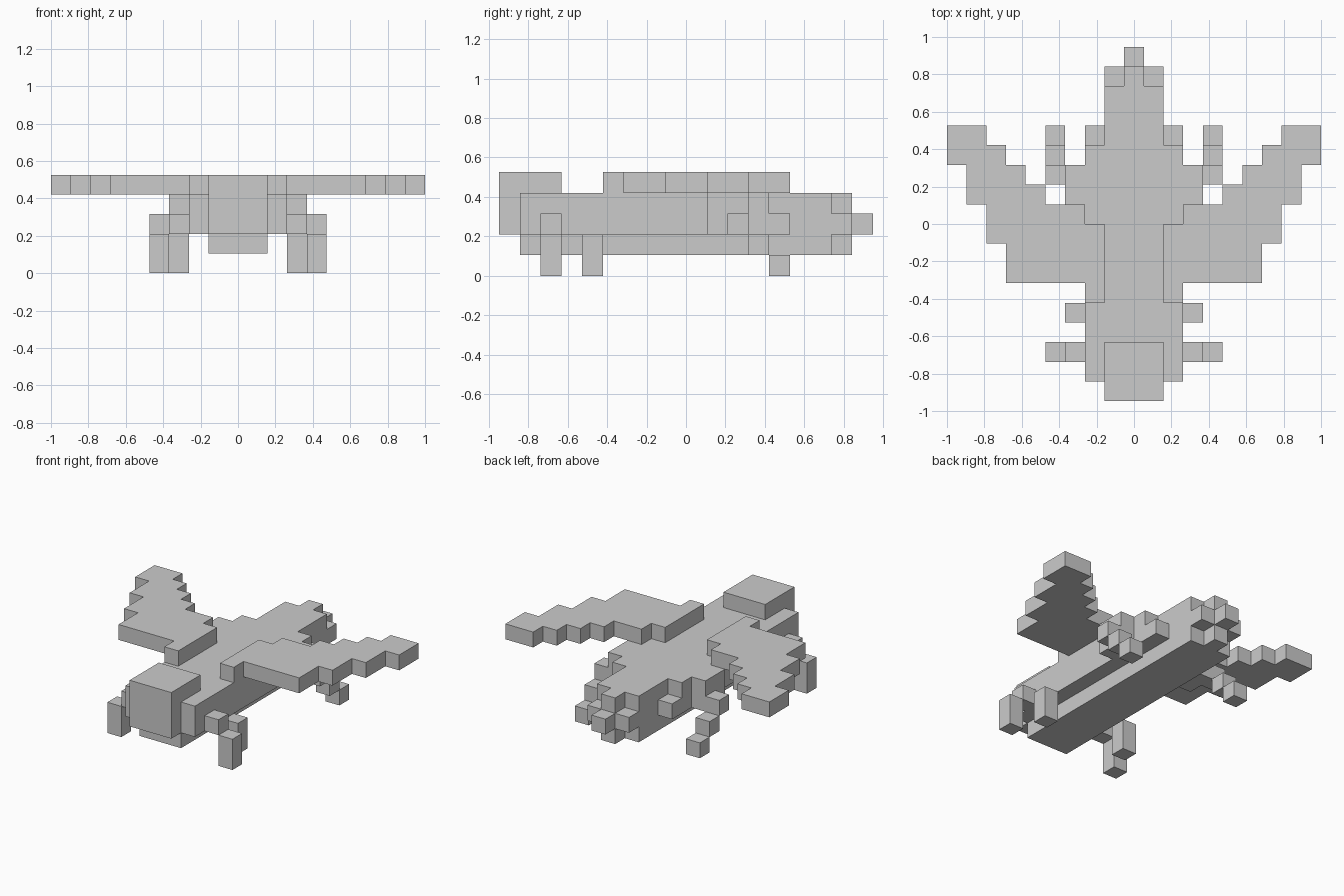
import bpy, bmesh

if "Cube" in bpy.data.objects:
    bpy.data.objects.remove(bpy.data.objects["Cube"])

U = 2 / 19  # one block of the model


def slab(bm, outline, z0, z1):
    """Extrude an outline (block units) from z0 to z1."""
    vs = [bm.verts.new((x * U, y * U, z0 * U)) for x, y in outline]
    face = bm.faces.new(vs)
    top = bmesh.ops.extrude_face_region(bm, geom=[face])["geom"]
    for v in top:
        if isinstance(v, bmesh.types.BMVert):
            v.co.z = z1 * U


def part(name, slabs, mirrored=False):
    bm = bmesh.new()
    for outline, z0, z1 in slabs:
        slab(bm, outline, z0, z1)
        if mirrored:
            slab(bm, [(-x, y) for x, y in outline], z0, z1)
    bmesh.ops.recalc_face_normals(bm, faces=bm.faces)
    me = bpy.data.meshes.new(name)
    bm.to_mesh(me)
    bm.free()
    ob = bpy.data.objects.new(name, me)
    bpy.context.collection.objects.link(ob)
    return ob


def rect(x0, x1, y0, y1):
    return [(x0, y0), (x1, y0), (x1, y1), (x0, y1)]


def symmetric(half):
    """Close a right-hand outline with its mirror image."""
    return half + [(-x, y) for x, y in reversed(half)]


# Head
part("head", [(rect(-1.5, 1.5, -9, -6), 2, 5)])

# Body: lower and upper layers stepping in toward the tail
lower = symmetric([(1.5, -8), (1.5, 7), (.5, 7), (.5, 8)])
middle = symmetric([(2.5, -8), (2.5, 1), (3.5, 1), (3.5, 3), (2.5, 3), (2.5, 5),
                    (1.5, 5), (1.5, 8), (.5, 8), (.5, 9)])
upper = symmetric([(2.5, -8), (2.5, 1), (3.5, 1), (3.5, 3), (2.5, 3), (2.5, 4),
                   (1.5, 4), (1.5, 7), (.5, 7), (.5, 8)])
part("body", [(lower, 1, 2), (middle, 2, 3), (upper, 3, 4)])

# Wings: stepped swept plates
wing = [(1.5, -4), (2.5, -4), (2.5, -3), (6.5, -3), (6.5, -1), (7.5, -1), (7.5, 1),
        (8.5, 1), (8.5, 3), (9.5, 3), (9.5, 5), (7.5, 5), (7.5, 4), (6.5, 4),
        (6.5, 3), (5.5, 3), (5.5, 2), (4.5, 2), (4.5, 1), (2.5, 1), (2.5, 0), (1.5, 0)]
part("wings", [(wing, 4, 5)], True)

# Legs
part("front_legs", [(rect(2.5, 3.5, -7, -6), 2, 3), (rect(3.5, 4.5, -7, -6), 0, 2)], True)
part("middle_legs", [(rect(2.5, 3.5, -5, -4), 0, 2)], True)
part("rear_legs", [(rect(3.5, 4.5, 2 + i, 3 + i), 2 - i, 3 - i) for i in range(3)], True)
